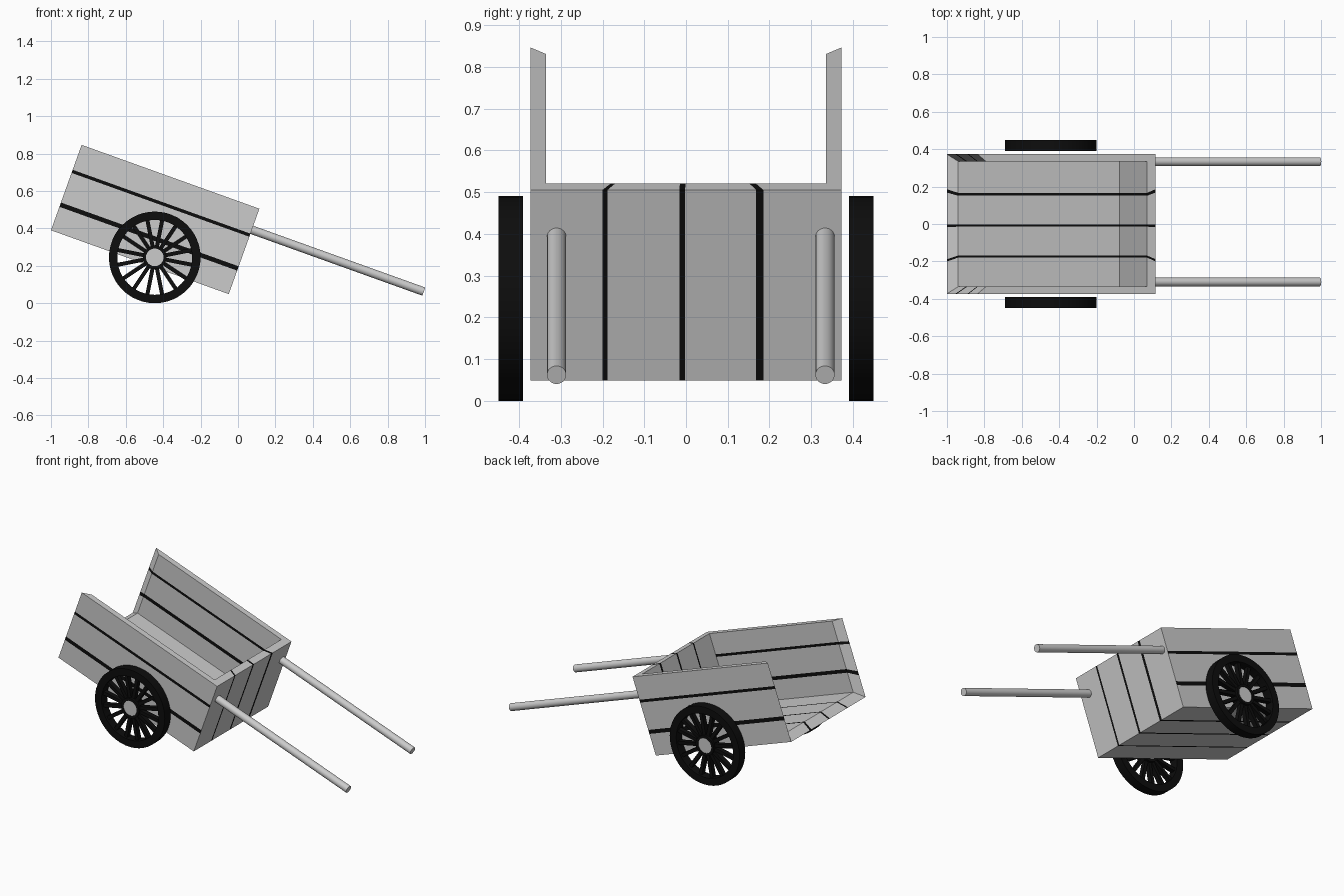
import bpy, bmesh, math
from mathutils import Vector, Matrix

if "Cube" in bpy.data.objects:
    bpy.data.objects.remove(bpy.data.objects["Cube"])

TILT = math.radians(19.75)
C, S = math.cos(TILT), math.sin(TILT)
L, H, W = 1.01, 0.485, 0.373        # box length, height, half width
T, TY = 0.047, 0.038                # wall thicknesses

black = bpy.data.materials.new("black_paint")
black.diffuse_color = (0.004, 0.004, 0.004, 1)
black.use_nodes = True
black.node_tree.nodes["Principled BSDF"].inputs["Base Color"].default_value = black.diffuse_color
grey = bpy.data.materials.new("plain_grey")
grey.diffuse_color = (0.8, 0.8, 0.8, 1)
grey.use_nodes = True
grey.node_tree.nodes["Principled BSDF"].inputs["Base Color"].default_value = grey.diffuse_color


def place(u, y, v):
    """Tilted cart coordinates to world."""
    return Vector((-1 + u * C + v * S, y, 0.39 - u * S + v * C))


def finish(name, bm, mats):
    bmesh.ops.remove_doubles(bm, verts=bm.verts, dist=1e-5)
    bmesh.ops.recalc_face_normals(bm, faces=bm.faces)
    me = bpy.data.meshes.new(name)
    bm.to_mesh(me)
    bm.free()
    for m in mats:
        me.materials.append(m)
    ob = bpy.data.objects.new(name, me)
    bpy.context.collection.objects.link(ob)
    return ob


def smooth(ob):
    bpy.ops.object.select_all(action='DESELECT')
    ob.select_set(True)
    bpy.context.view_layer.objects.active = ob
    bpy.ops.object.shade_smooth_by_angle(angle=math.radians(35))


def panel(bm, outer, inner, stripes, start_cap, end_cap, top_cap=False):
    """Wall of planks; corners ordered (s0t0, s1t0, s1t1, s0t1), seams at t."""
    cuts, cols = [0.0], []
    for mid, width in stripes:
        cuts += [mid - width / 2, mid + width / 2]
        cols += [0, 1]
    cuts.append(1.0)
    cols.append(0)

    def row(t):
        return [place(*(Vector(q[a]).lerp(Vector(q[b]), t)))
                for q in (outer, inner) for a, b in ((0, 3), (1, 2))]

    def face(pts, col):
        bm.faces.new([bm.verts.new(p) for p in pts]).material_index = col

    for t0, t1, col in zip(cuts, cuts[1:], cols):
        a, b = row(t0), row(t1)
        face((a[0], a[1], b[1], b[0]), col)
        face((a[2], a[3], b[3], b[2]), col)
        if start_cap:
            face((a[0], a[2], b[2], b[0]), col)
        if end_cap:
            face((a[1], a[3], b[3], b[1]), col)
    if top_cap:
        a = row(1)
        face((a[0], a[1], a[3], a[2]), 0)


# Cart box: two sides, floor, front board, open at the back
bm = bmesh.new()
I, E = W - TY, L - T
side_seams = [(0.30, 0.05), (0.69, 0.036)]
board_seams = [(0.24, 0.016), (0.488, 0.019), (0.737, 0.023)]
for k in (-1, 1):
    panel(bm, [(0, k*W, 0), (L, k*W, 0), (L, k*W, H), (0, k*W, H)],
          [(T, k*I, T), (E, k*I, T), (E, k*I, H), (T, k*I, H)],
          side_seams, True, False, True)
panel(bm, [(0, -W, 0), (L, -W, 0), (L, W, 0), (0, W, 0)],
      [(T, -I, T), (E, -I, T), (E, I, T), (T, I, T)], board_seams, True, False)
panel(bm, [(L, -W, 0), (L, -W, H), (L, W, H), (L, W, 0)],
      [(E, -I, T), (E, -I, H), (E, I, H), (E, I, T)], board_seams, False, True)
finish("cart_box", bm, [grey, black])

# Handles
for name, y in (("handle_right", -0.31), ("handle_left", 0.333)):
    a, b = place(0.99, y, 0.365), place(1.987, y, 0.365)
    bm = bmesh.new()
    bmesh.ops.create_cone(bm, cap_ends=True, segments=32, radius1=0.023, radius2=0.023,
                          depth=(b - a).length,
                          matrix=Matrix.Translation((a + b) / 2)
                          @ (b - a).to_track_quat('Z', 'Y').to_matrix().to_4x4())
    smooth(finish(name, bm, []))


def ring(bm, mat, r_in, r_out, depth, seg=48):
    prof = [(r_in, -depth/2), (r_out, -depth/2), (r_out, depth/2), (r_in, depth/2)]
    loops = []
    for i in range(seg):
        a = 2 * math.pi * i / seg
        loops.append([bm.verts.new(mat @ Vector((r*math.cos(a), r*math.sin(a), z)))
                      for r, z in prof])
    for i in range(seg):
        p, q = loops[i], loops[(i + 1) % seg]
        for j in range(4):
            bm.faces.new((p[j], q[j], q[(j+1) % 4], p[(j+1) % 4]))


# Wheels: rim, hub ring, spokes, and a grey hub cap
for side, k in (("right", -1), ("left", 1)):
    mat = Matrix.Translation((-0.445, k * 0.42, 0.245)) @ Matrix.Rotation(math.pi/2, 4, 'X')
    bm = bmesh.new()
    ring(bm, mat, 0.2, 0.245, 0.058)
    ring(bm, mat, 0.047, 0.063, 0.058)
    for i in range(16):
        spin = Matrix.Rotation(2 * math.pi * (i + 0.5) / 16, 4, 'Z')
        bmesh.ops.create_cube(bm, size=1, matrix=mat @ spin @ Matrix.Translation((0.132, 0, 0))
                              @ Matrix.Diagonal((0.148, 0.021, 0.03, 1)))
    smooth(finish("wheel_" + side, bm, [black]))
    bm = bmesh.new()
    bmesh.ops.create_cone(bm, cap_ends=True, segments=48, radius1=0.0475, radius2=0.0475,
                          depth=0.05, matrix=mat)
    smooth(finish("hub_cap_" + side, bm, []))
